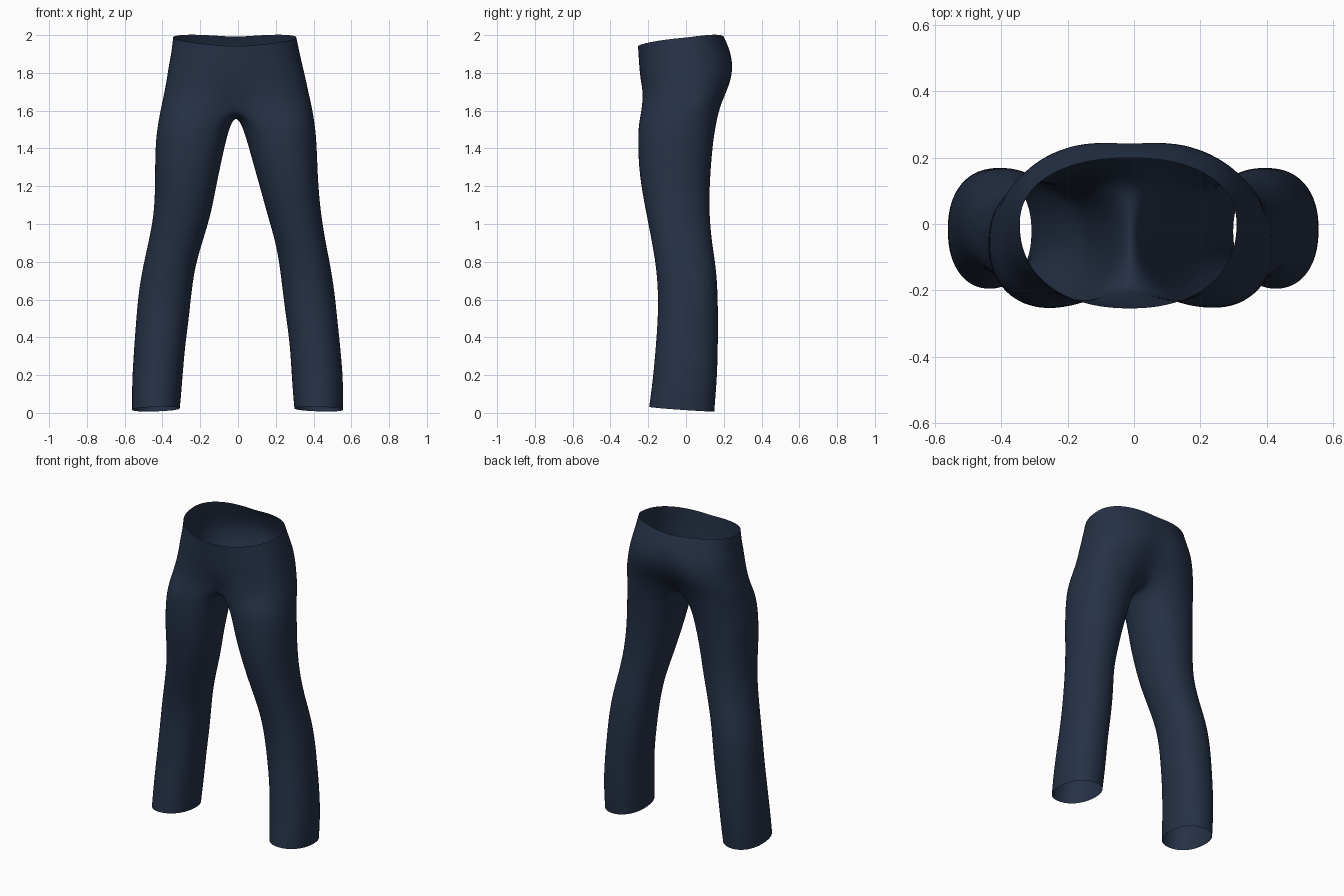
import bpy, bmesh, math

if "Cube" in bpy.data.objects:
    bpy.data.objects.remove(bpy.data.objects["Cube"])

M, K = 21, 9          # points on the outer arc and on the inner-thigh arc
SEAM_X = -0.012       # centre seam

navy = bpy.data.materials.new("dark navy cloth")
navy.diffuse_color = (0.019, 0.031, 0.062, 1)
navy.use_nodes = True
navy.node_tree.nodes["Principled BSDF"].inputs["Base Color"].default_value = navy.diffuse_color

# Hips: z front, z back, left x, right x, front y, back y, front dent, back dent, roundness
HIPS = [
    (1.94, 1.99, -0.345, 0.31, -0.255, 0.20, 0.00, 0.00, 0.90),
    (1.90, 1.93, -0.352, 0.325, -0.252, 0.23, 0.00, 0.00, 0.88),
    (1.83, 1.85, -0.367, 0.342, -0.248, 0.257, 0.00, 0.01, 0.84),
    (1.76, 1.77, -0.378, 0.36, -0.241, 0.252, 0.00, 0.02, 0.80),
    (1.69, 1.69, -0.392, 0.375, -0.240, 0.226, 0.02, 0.04, 0.76),
    (1.63, 1.63, -0.405, 0.39, -0.246, 0.195, 0.065, 0.08, 0.72),
]
# Legs: z, left outer x, left inner x, right outer x, right inner x, front y, back y
LEGS = [
    (1.54, -0.423, -0.036, 0.406, 0.016, -0.255, 0.163),
    (1.45, -0.436, -0.062, 0.416, 0.045, -0.256, 0.146),
    (1.32, -0.440, -0.090, 0.421, 0.080, -0.252, 0.134),
    (1.20, -0.440, -0.115, 0.426, 0.115, -0.238, 0.126),
    (1.05, -0.445, -0.143, 0.440, 0.155, -0.210, 0.124),
    (0.90, -0.475, -0.190, 0.465, 0.200, -0.180, 0.138),
    (0.77, -0.505, -0.228, 0.492, 0.222, -0.158, 0.160),
    (0.63, -0.528, -0.247, 0.513, 0.238, -0.148, 0.169),
    (0.50, -0.539, -0.260, 0.526, 0.255, -0.150, 0.170),
    (0.37, -0.549, -0.278, 0.540, 0.274, -0.159, 0.170),
    (0.20, -0.560, -0.293, 0.556, 0.284, -0.174, 0.166),
    (0.09, -0.562, -0.301, 0.557, 0.292, -0.188, 0.157),
    (0.02, -0.561, -0.308, 0.556, 0.298, -0.196, 0.151),
]


def power(v, p):
    return math.copysign(abs(v) ** p, v)


def hip_arc(row, side):
    """Half ring from the front seam round the outside to the back seam."""
    zf, zb, xl, xr, yf, yb, df, db, p = row
    width = (xr if side > 0 else xl) - SEAM_X
    pts = []
    for i in range(M):
        t = -math.pi / 2 + math.pi * i / (M - 1)
        c, s = math.cos(t), math.sin(t)
        x = SEAM_X + width * power(c if 0 < i < M - 1 else 0, p)
        dent = math.exp(-((x - SEAM_X) / 0.09) ** 2)
        y = (yf + df * dent) * abs(s) ** p if s < 0 else (yb - db * dent) * s ** p
        blend = (s + 1) / 2
        z = zf + (zb - zf) * blend
        if row is HIPS[0]:      # waistband rises quickly at the sides
            z += 0.022 * c + 0.008 * max(s, 0) * c
        pts.append((x, y, z))
    return pts


def crotch_arc(back, front):
    """Saddle between the legs, from the back seam to the front seam."""
    pts = []
    for i in range(1, K + 1):
        u = i / (K + 1)
        y = back[1] + (front[1] - back[1]) * u
        pts.append((SEAM_X, y, back[2] - 0.052 * math.sin(math.pi * u) ** 0.7))
    return pts


def leg_ring(row, side):
    z, ol, il, orr, ir, yf, yb = row
    outer, inner = (orr, ir) if side > 0 else (ol, il)
    cx, rx = (outer + inner) / 2, abs(outer - inner) / 2
    cy, ry = (yf + yb) / 2, (yb - yf) / 2
    half = math.radians(128)
    angles = [-half + 2 * half * i / (M - 1) for i in range(M)]
    gap = 2 * math.pi - 2 * half
    angles += [half + gap * i / (K + 1) for i in range(1, K + 1)]
    pts = []
    for a in angles:
        c, s = power(math.cos(a), 0.92), power(math.sin(a), 0.92)
        dz = -0.012 * s - 0.004 * c if row is LEGS[-1] else 0
        pts.append((cx + side * rx * c, cy + ry * s, z + dz))
    return pts


bm = bmesh.new()


def bridge(a, b, side, closed):
    n = len(a)
    for i in range(n if closed else n - 1):
        j = (i + 1) % n
        quad = [a[i], b[i], b[j], a[j]]
        bm.faces.new(quad if side > 0 else quad[::-1])


for side in (-1, 1):
    # Hip half
    arcs = [hip_arc(r, side) for r in HIPS]
    hips = [[bm.verts.new(p) for p in arc] for arc in arcs]
    for a, b in zip(hips, hips[1:]):
        bridge(a, b, side, False)
    # Leg tube hanging from the hip edge and the crotch saddle
    saddle = [bm.verts.new(p) for p in crotch_arc(arcs[-1][-1], arcs[-1][0])]
    rings = [hips[-1] + saddle]
    rings += [[bm.verts.new(p) for p in leg_ring(r, side)] for r in LEGS]
    for a, b in zip(rings, rings[1:]):
        bridge(a, b, side, True)

# Weld the halves along the centre seam
bmesh.ops.remove_doubles(bm, verts=bm.verts[:], dist=0.0005)
bmesh.ops.recalc_face_normals(bm, faces=bm.faces[:])
top = max(bm.faces, key=lambda f: f.calc_center_median().y)
if top.normal.y < 0:
    bmesh.ops.reverse_faces(bm, faces=bm.faces[:])

# Relax the join between hips and legs
near = [v for v in bm.verts if 1.42 < v.co.z < 1.72 and abs(v.co.x) < 0.25]
for _ in range(2):
    bmesh.ops.smooth_vert(bm, verts=near, factor=0.3, use_axis_x=True,
                          use_axis_y=True, use_axis_z=True)
for f in bm.faces:
    f.smooth = True

mesh = bpy.data.meshes.new("trousers")
bm.to_mesh(mesh)
bm.free()
mesh.materials.append(navy)
trousers = bpy.data.objects.new("trousers", mesh)
bpy.context.collection.objects.link(trousers)
sub = trousers.modifiers.new("smooth cloth", 'SUBSURF')
sub.levels = sub.render_levels = 2
